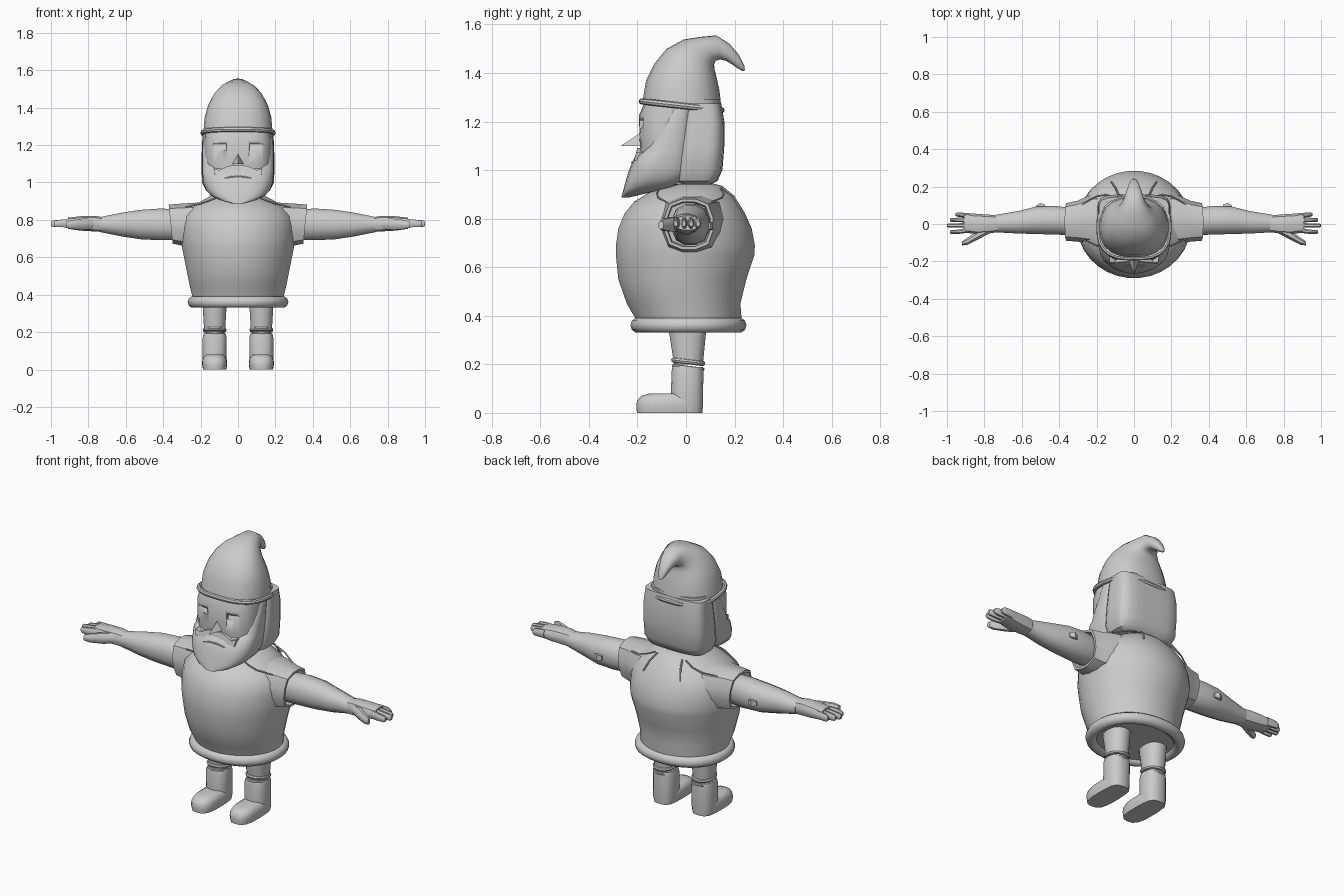
import bpy, bmesh, math
from mathutils import Vector as V

grey = bpy.data.materials.new("clay grey")
grey.diffuse_color = (0.6, 0.6, 0.6, 1)


def finish(ob, mirror=False, angle=40):
    ob.data.materials.append(grey)
    bpy.ops.object.select_all(action='DESELECT')
    ob.select_set(True)
    bpy.context.view_layer.objects.active = ob
    if mirror:
        ob.modifiers.new("mirror", 'MIRROR')
    if ob.type == 'CURVE':
        bpy.ops.object.convert(target='MESH')
    bpy.ops.object.shade_smooth_by_angle(angle=math.radians(angle))
    return ob


def mesh(name, verts, faces, **kw):
    me = bpy.data.meshes.new(name)
    bm = bmesh.new()
    vs = [bm.verts.new(v) for v in verts]
    for f in faces:
        bm.faces.new([vs[i] for i in f])
    bmesh.ops.recalc_face_normals(bm, faces=bm.faces)
    bm.to_mesh(me)
    bm.free()
    ob = bpy.data.objects.new(name, me)
    bpy.context.collection.objects.link(ob)
    return finish(ob, **kw)


def ring(c, u, v, n=24, p=2.0):
    """Superellipse around c with half axes u and v."""
    out = []
    for i in range(n):
        a = 2 * math.pi * (i + 0.5) / n
        x, y = math.cos(a), math.sin(a)
        k = (abs(x) ** p + abs(y) ** p) ** (-1 / p)
        out.append(V(c) + V(u) * x * k + V(v) * y * k)
    return out


def loft(name, rings, **kw):
    n = len(rings[0])
    faces = [[j * n + i, j * n + (i + 1) % n, (j + 1) * n + (i + 1) % n, (j + 1) * n + i]
             for j in range(len(rings) - 1) for i in range(n)]
    faces += [list(range(n)), [(len(rings) - 1) * n + i for i in range(n)]]
    return mesh(name, [v for r in rings for v in r], faces, **kw)


def zloft(name, rows, x=0.0, n=24, p=2.0, **kw):
    """Rows of (z, y front, y back, half width)."""
    return loft(name, [ring((x, (a + b) / 2, z), (w, 0, 0), (0, (b - a) / 2, 0), n, p)
                       for z, a, b, w in rows], **kw)


def xloft(name, rows, n=12, p=2.0, lean=0.0, **kw):
    """Rows of (x, y front, y back, z low, z high)."""
    return loft(name, [ring((x, (a + b) / 2, (l + h) / 2), (0, (b - a) / 2, 0),
                            (lean * (h - l) / 2, 0, (h - l) / 2), n, p)
                       for x, a, b, l, h in rows], **kw)


def tube(name, pts, r, cyclic=False, res=2, **kw):
    cu = bpy.data.curves.new(name, 'CURVE')
    cu.dimensions = '3D'
    cu.bevel_depth, cu.bevel_resolution, cu.use_fill_caps = r, res, True
    sp = cu.splines.new('POLY')
    sp.points.add(len(pts) - 1)
    for q, co in zip(sp.points, pts):
        q.co = (*co, 1)
    sp.use_cyclic_u = cyclic
    ob = bpy.data.objects.new(name, cu)
    bpy.context.collection.objects.link(ob)
    return finish(ob, **kw)


# Tunic body and hem
zloft("tunic", [(0.35, -0.20, 0.22, 0.24), (0.39, -0.21, 0.23, 0.245), (0.45, -0.245, 0.225, 0.26),
                (0.55, -0.28, 0.25, 0.28), (0.65, -0.29, 0.283, 0.30), (0.69, -0.29, 0.285, 0.305),
                (0.76, -0.28, 0.272, 0.305), (0.82, -0.255, 0.245, 0.295), (0.87, -0.215, 0.215, 0.25),
                (0.91, -0.15, 0.18, 0.18), (0.935, -0.09, 0.15, 0.13), (0.945, -0.04, 0.11, 0.08)], n=32)
tube("hem", ring((0, 0.01, 0.361), (0.238, 0, 0), (0, 0.208, 0), 32, 2.2), 0.032, True, 3)

# Sleeves with hollow cuffs
xloft("sleeve", [(0.12, -0.13, 0.17, 0.66, 0.90), (0.22, -0.11, 0.16, 0.655, 0.892),
                 (0.30, -0.095, 0.125, 0.66, 0.887), (0.36, -0.09, 0.112, 0.672, 0.882),
                 (0.36, -0.078, 0.10, 0.684, 0.870), (0.325, -0.075, 0.095, 0.69, 0.865)],
      n=12, p=3, lean=0.1, mirror=True, angle=35)
# Folds over the shoulders
for i, (y, w) in enumerate([(-0.10, 0.004), (0.13, 0.004)]):
    tube("shoulder_fold", [(0.10, y * 1.1, 0.925), (0.15, y * 1.2, 0.905), (0.2, y * 1.15, 0.887),
                           (0.28, y * 0.8, 0.868)], w, mirror=True)
tube("back_fold", [(0.08, 0.15, 0.928), (0.10, 0.195, 0.892), (0.12, 0.225, 0.84)], 0.005, mirror=True)

# Arms, elbow patches and hands
xloft("arm", [(0.28, -0.06, 0.085, 0.70, 0.85), (0.36, -0.06, 0.09, 0.69, 0.86),
              (0.42, -0.058, 0.098, 0.69, 0.862), (0.52, -0.055, 0.095, 0.695, 0.855),
              (0.62, -0.052, 0.07, 0.71, 0.84), (0.74, -0.045, 0.05, 0.735, 0.815)],
      n=12, p=2.4, mirror=True)
xloft("elbow_patch", [(0.475, 0.08, 0.104, 0.755, 0.785), (0.50, 0.08, 0.115, 0.75, 0.79),
                      (0.525, 0.08, 0.10, 0.755, 0.785)], n=4, p=4, mirror=True, angle=20)
xloft("palm", [(0.72, -0.042, 0.045, 0.735, 0.815), (0.77, -0.05, 0.05, 0.738, 0.822),
               (0.84, -0.055, 0.055, 0.742, 0.82), (0.91, -0.045, 0.058, 0.752, 0.812)],
      n=12, p=2.8, mirror=True)
for y0, x1, y1 in [(0.045, 0.955, 0.05), (0.02, 0.985, 0.022), (-0.006, 1.0, -0.008), (-0.032, 0.985, -0.042)]:
    xloft("finger", [(0.88, y0 - 0.014, y0 + 0.014, 0.758, 0.808), (0.94, y1 - 0.012, y1 + 0.012, 0.76, 0.803),
                     (x1 - 0.008, y1 - 0.011, y1 + 0.011, 0.762, 0.797), (x1, y1 - 0.007, y1 + 0.007, 0.768, 0.79)],
          n=8, p=2.5, mirror=True)
xloft("thumb", [(0.77, -0.05, 0.0, 0.75, 0.81), (0.83, -0.082, -0.03, 0.745, 0.808),
                (0.89, -0.112, -0.073, 0.75, 0.80), (0.92, -0.115, -0.092, 0.757, 0.79)],
      n=8, p=2.5, mirror=True)

# Legs, boot cuffs and boots
zloft("trouser_leg", [(0.42, -0.075, 0.09, 0.066), (0.33, -0.07, 0.083, 0.064), (0.2, -0.05, 0.07, 0.056)],
      x=0.125, n=16, p=2.4, mirror=True)
for z, r in [(0.212, 0.011), (0.187, 0.008)]:
    tube("boot_cuff", [c + V((0, 0, 0.12 * -c.y)) for c in
                       ring((0.125, 0.009, z), (0.053, 0, 0), (0, 0.06, 0), 16, 2.4)], r, True, mirror=True)
zloft("boot_shaft", [(0.0, -0.06, 0.068, 0.058), (0.03, -0.063, 0.07, 0.064), (0.17, -0.06, 0.072, 0.064),
                     (0.19, -0.056, 0.07, 0.06)], x=0.125, n=16, p=2.8, mirror=True)
zloft("boot_foot", [(0.0, -0.202, 0.066, 0.062), (0.025, -0.205, 0.069, 0.067), (0.05, -0.202, 0.069, 0.066),
                    (0.07, -0.185, 0.06, 0.058), (0.08, -0.15, 0.04, 0.042)], x=0.125, n=20, p=3.2, mirror=True)

# Face with carved eye sockets
face = zloft("face", [(0.94, -0.12, 0.10, 0.13), (1.0, -0.185, 0.13, 0.165), (1.1, -0.19, 0.14, 0.18),
                      (1.225, -0.194, 0.14, 0.18), (1.29, -0.165, 0.14, 0.175)], n=32, p=3.4)
socket = mesh("eye_cutter", [(x, y, z) for x in (0.062, 0.13) for y, z in
                             ((-0.25, 1.172), (-0.184, 1.172), (-0.166, 1.205), (-0.25, 1.205))],
              [(0, 1, 2, 3), (4, 5, 6, 7), (0, 1, 5, 4), (1, 2, 6, 5), (2, 3, 7, 6), (3, 0, 4, 7)], mirror=True)
socket.hide_render = True
socket.hide_set(True)
cut = face.modifiers.new("sockets", 'BOOLEAN')
cut.operation, cut.object = 'DIFFERENCE', socket
face.modifiers.move(len(face.modifiers) - 1, 0)

# Nose
mesh("nose", [(-0.032, -0.185, 1.1), (0.032, -0.185, 1.1), (0, -0.185, 1.155), (0, -0.268, 1.1)],
     [(0, 1, 2), (0, 1, 3), (1, 2, 3), (2, 0, 3)], angle=10)

# Beard, moustache and mouth
zloft("beard", [(0.887, -0.266, -0.235, 0.03), (0.905, -0.262, -0.16, 0.095), (0.93, -0.255, -0.05, 0.145),
                (0.96, -0.247, 0.02, 0.172), (1.0, -0.235, 0.04, 0.187), (1.062, -0.208, 0.04, 0.191),
                (1.075, -0.185, 0.04, 0.191), (1.13, -0.155, 0.04, 0.191), (1.20, -0.11, 0.04, 0.189),
                (1.27, -0.065, 0.04, 0.186)], n=32, p=3)
half = [(0.03, 1.092), (0.06, 1.085), (0.10, 1.066), (0.13, 1.075), (0.125, 1.04), (0.06, 1.045)]
outline = [(x, z) for x, z in half] + [(-x, z) for x, z in reversed(half)]
k = len(outline)
mesh("moustache", [(x, y - 0.25 * (1.09 - z), z) for y in (-0.201, -0.17) for x, z in outline],
     [range(k), range(k, 2 * k)] + [(i, (i + 1) % k, (i + 1) % k + k, i + k) for i in range(k)])
tube("mouth", [(x, -0.222 + 0.5 * x * x, 1.033 - 2.2 * x * x) for x in
               (-0.07, -0.045, -0.02, 0, 0.02, 0.045, 0.07)], 0.004)

# Hair at the back of the head
zloft("hair", [(0.94, -0.03, 0.10, 0.13), (0.955, -0.045, 0.13, 0.17), (1.0, -0.045, 0.15, 0.193),
               (1.10, -0.035, 0.158, 0.195), (1.20, -0.02, 0.158, 0.193), (1.275, -0.01, 0.145, 0.187)],
      n=32, p=4.5)

# Hat, lofted between its front and back side lines: (front y, z), (back y, z), half width
hat = [(-0.18, 1.28, 0.147, 1.25, 0.186), (-0.165, 1.37, 0.138, 1.33, 0.178), (-0.13, 1.44, 0.127, 1.38, 0.16),
       (-0.08, 1.50, 0.118, 1.415, 0.134), (-0.01, 1.538, 0.116, 1.435, 0.104), (0.06, 1.549, 0.122, 1.45, 0.076),
       (0.125, 1.555, 0.14, 1.456, 0.054), (0.18, 1.52, 0.165, 1.45, 0.042), (0.218, 1.475, 0.19, 1.435, 0.03),
       (0.24, 1.43, 0.215, 1.418, 0.018), (0.243, 1.41, 0.232, 1.408, 0.007)]
loft("hat", [ring((0, (a + c) / 2, (b + d) / 2), (w, 0, 0), (0, (c - a) / 2, (d - b) / 2), 24, 2.4)
             for a, b, c, d, w in hat], angle=60)
tube("hat_brim", ring((0, -0.018, 1.265), (0.188, 0, 0), (0, 0.164, -0.018), 32, 2.8), 0.013, True)
